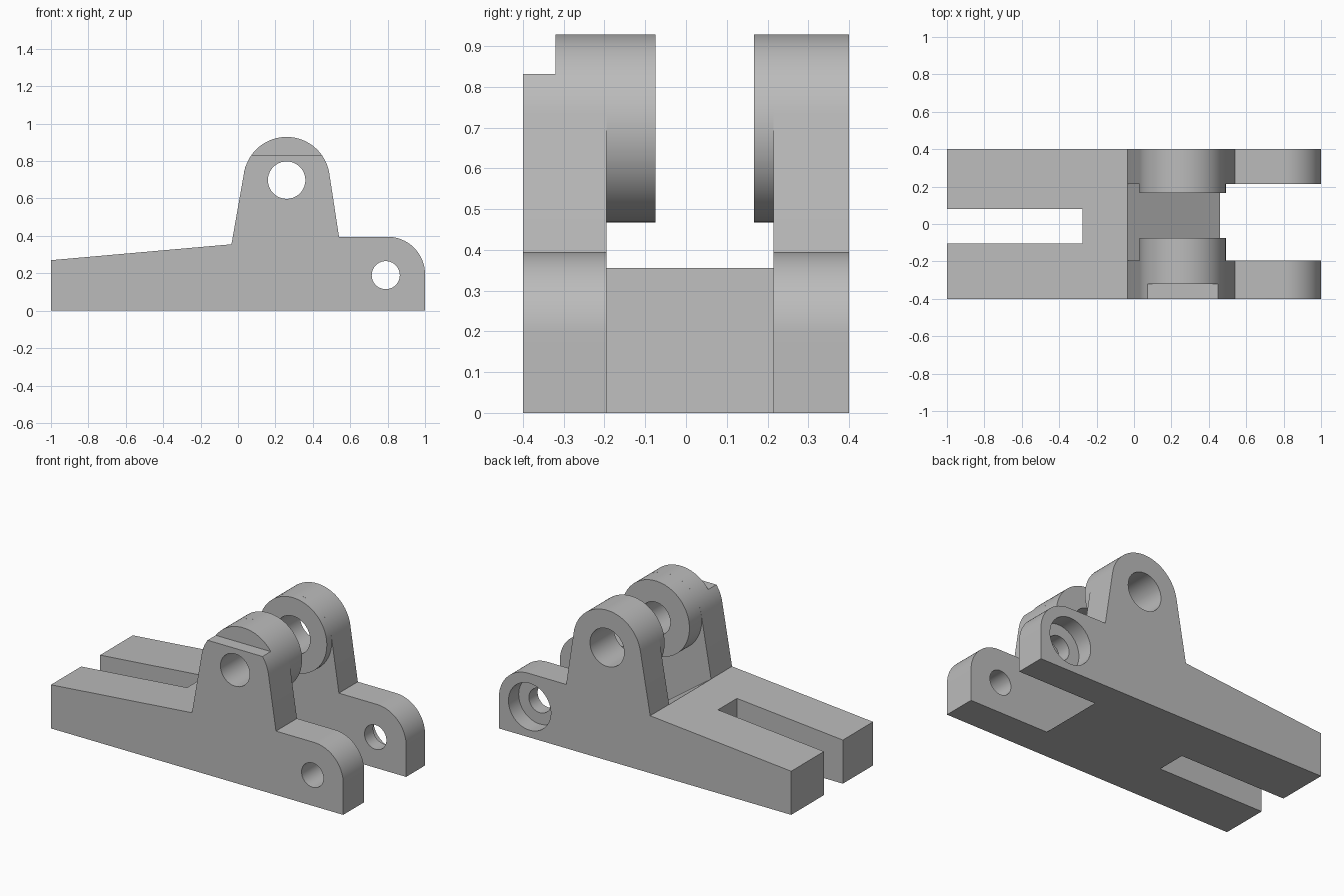
import bpy, bmesh
from math import radians, cos, sin

if "Cube" in bpy.data.objects:
    bpy.data.objects.remove(bpy.data.objects["Cube"], do_unlink=True)

grey = bpy.data.materials.new("plain grey")
grey.use_nodes = True
colour = (0.5, 0.5, 0.5, 1)
grey.diffuse_color = colour
grey.node_tree.nodes["Principled BSDF"].inputs["Base Color"].default_value = colour


def arc(cx, cz, r, start, end, steps):
    """Points along an arc in the side plane, angles in degrees."""
    angles = [radians(start + (end - start) * i / steps) for i in range(steps + 1)]
    return [(cx + r * cos(a), cz + r * sin(a)) for a in angles]


def prism(name, outline, y0, y1):
    """Extrude a side outline between two depths."""
    bm = bmesh.new()
    face = bm.faces.new([bm.verts.new((x, y0, z)) for x, z in outline])
    new = bmesh.ops.extrude_face_region(bm, geom=[face])["geom"]
    verts = [v for v in new if isinstance(v, bmesh.types.BMVert)]
    bmesh.ops.translate(bm, verts=verts, vec=(0, y1 - y0, 0))
    bmesh.ops.recalc_face_normals(bm, faces=bm.faces)
    mesh = bpy.data.meshes.new(name)
    bm.to_mesh(mesh)
    bm.free()
    mesh.materials.append(grey)
    obj = bpy.data.objects.new(name, mesh)
    bpy.context.collection.objects.link(obj)
    return obj


def rod(name, centre, r, y0, y1):
    return prism(name, arc(*centre, r, 0, 354.375, 63), y0, y1)


def box(name, x0, x1, z0, z1, y0, y1):
    return prism(name, [(x0, z0), (x1, z0), (x1, z1), (x0, z1)], y0, y1)


def cut(obj, cutter):
    """Subtract the cutter and throw it away."""
    cutter.hide_render = True
    mod = obj.modifiers.new("cut", 'BOOLEAN')
    mod.operation, mod.solver, mod.object = 'DIFFERENCE', 'EXACT', cutter
    bpy.context.view_layer.objects.active = obj
    bpy.ops.object.modifier_apply(modifier=mod.name)
    bpy.data.objects.remove(cutter, do_unlink=True)


def smooth(obj):
    bpy.ops.object.select_all(action='DESELECT')
    obj.select_set(True)
    bpy.context.view_layer.objects.active = obj
    bpy.ops.object.shade_smooth_by_angle(angle=radians(25))


pivot, pin = (0.26, 0.698), (0.79, 0.19)
inner_front, inner_back = -0.195, 0.215

# Bracket body: tapered tail, tall ears and rounded nose
outline = [(-1, 0), (1, 0)]
outline += arc(0.8, 0.195, 0.2, 0, 90, 20)
outline += [(0.54, 0.395)]
outline += arc(*pivot, 0.231, 9, 170, 40)
outline += [(-0.035, 0.355), (-1, 0.27)]
body = prism("bracket_body", outline, -0.4, 0.4)

# Gap between the ears, with a ramp falling to the base
cut(body, prism("gap", [(-0.04, 0.358), (0.5996, -0.1), (1.2, -0.1), (1.2, 1.2), (-0.04, 1.2)],
                inner_front, inner_back))

# Open slot in the tail
cut(body, box("slot", -1.2, -0.275, -0.1, 0.6, -0.105, 0.08))

# Flat step on top of the front ear
cut(body, box("step", -0.1, 0.6, 0.832, 1.2, -0.5, -0.32))

# Pivot and pin holes, with a counterbore on the back
cut(body, rod("front_pivot_hole", pivot, 0.1, -0.5, 0))
cut(body, rod("back_pivot_hole", pivot, 0.117, 0, 0.5))
cut(body, rod("pin_hole", pin, 0.075, -0.5, 0.5))
cut(body, rod("counterbore", pin, 0.145, 0.3, 0.5))
smooth(body)

# Round bosses on the inner faces of the ears
for name, y0, y1, hole in (("front_boss", inner_front, -0.075, 0.1),
                           ("back_boss", 0.167, inner_back, 0.117)):
    boss = rod(name, pivot, 0.231, y0, y1)
    cut(boss, rod("boss_hole", pivot, hole, -0.5, 0.5))
    smooth(boss)
